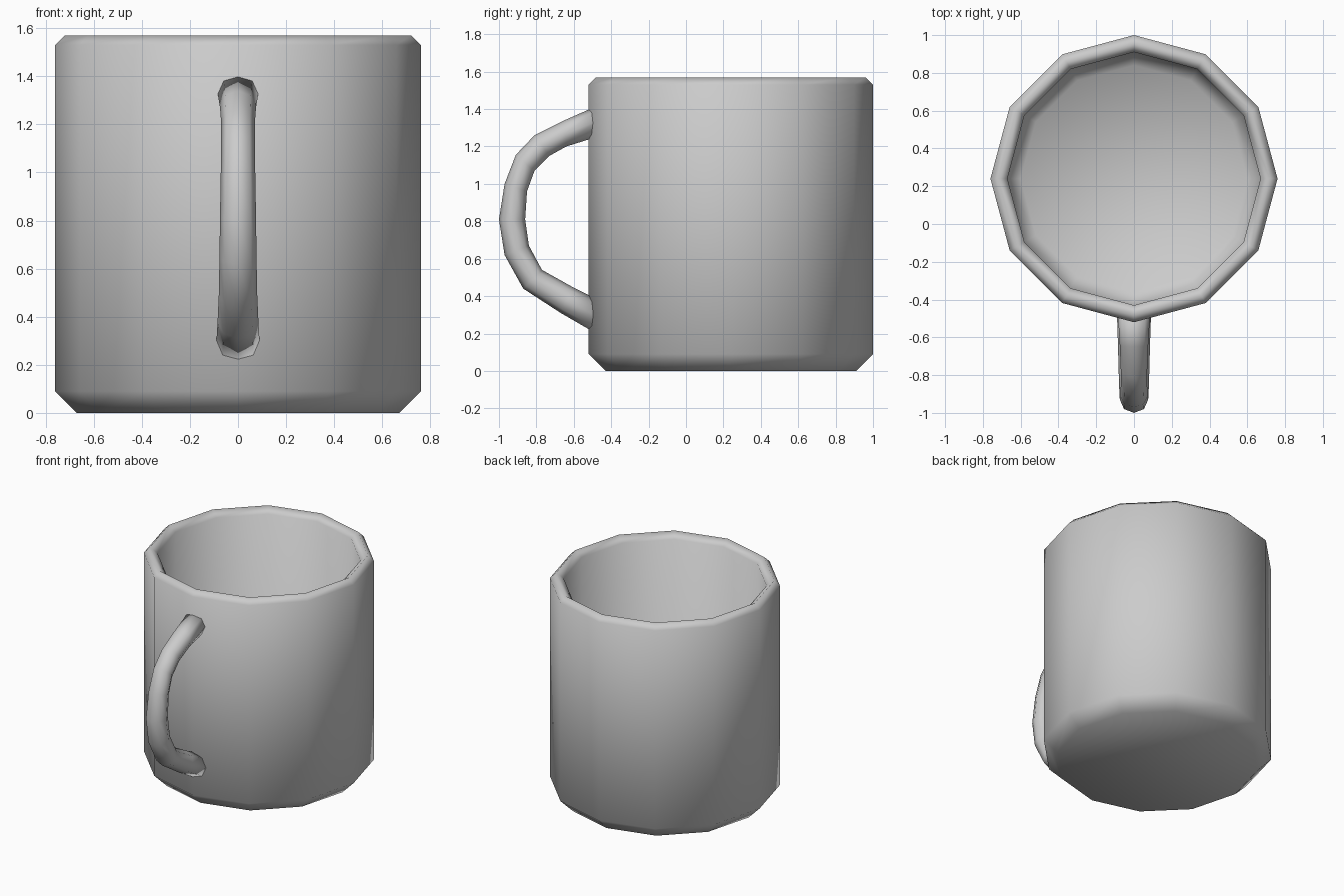
import bpy, bmesh, math
from mathutils import Vector

cube = bpy.data.objects.get("Cube")
if cube:
    bpy.data.objects.remove(cube, do_unlink=True)

SIDES = 12
CENTRE_Y = 0.24

grey = bpy.data.materials.new("glazed grey")
grey.use_nodes = True
grey.diffuse_color = (0.6, 0.6, 0.6, 1)
grey.node_tree.nodes["Principled BSDF"].inputs["Base Color"].default_value = (0.6, 0.6, 0.6, 1)


def skin_rings(name, rings):
    """Join closed rings of points into a smooth capped skin."""
    bm = bmesh.new()
    loops = [[bm.verts.new(p) for p in ring] for ring in rings]
    n = len(loops[0])
    for a, b in zip(loops, loops[1:]):
        for i in range(n):
            j = (i + 1) % n
            bm.faces.new((a[i], a[j], b[j], b[i]))
    bm.faces.new(loops[0])
    bm.faces.new(loops[-1])
    bmesh.ops.recalc_face_normals(bm, faces=bm.faces)
    for f in bm.faces:
        f.smooth = True
    mesh = bpy.data.meshes.new(name)
    bm.to_mesh(mesh)
    bm.free()
    mesh.materials.append(grey)
    obj = bpy.data.objects.new(name, mesh)
    bpy.context.collection.objects.link(obj)
    return obj


# Mug body: (radius, height) from the foot, over the rim, to the inner floor
profile = [(0.67, 0), (0.76, 0.09), (0.76, 1.53), (0.72, 1.57),
           (0.67, 1.53), (0.67, 0.17), (0.60, 0.10)]


def body_ring(r, z):
    angles = [math.tau * i / SIDES for i in range(SIDES)]
    return [(r * math.cos(a), CENTRE_Y + r * math.sin(a), z) for a in angles]


skin_rings("mug_body", [body_ring(r, z) for r, z in profile])

# Handle: outer (y, z), inner (y, z) and half width of each section
sections = [
    ((-0.48, 1.415), (-0.48, 1.25), 0.085),
    ((-0.65, 1.34), (-0.64, 1.20), 0.075),
    ((-0.81, 1.26), (-0.73, 1.15), 0.07),
    ((-0.91, 1.155), (-0.81, 1.07), 0.07),
    ((-0.97, 1.00), (-0.85, 0.96), 0.072),
    ((-1.00, 0.81), (-0.86, 0.81), 0.075),
    ((-0.97, 0.62), (-0.84, 0.67), 0.077),
    ((-0.87, 0.44), (-0.77, 0.54), 0.08),
    ((-0.67, 0.31), (-0.60, 0.445), 0.085),
    ((-0.48, 0.20), (-0.48, 0.385), 0.09),
]


def handle_ring(outer, inner, width):
    o, i = Vector((0, *outer)), Vector((0, *inner))
    mid, arm = (o + i) / 2, (o - i) / 2
    side = Vector((width, 0, 0))
    angles = [math.tau * k / 8 for k in range(8)]
    return [mid + arm * math.cos(a) + side * math.sin(a) for a in angles]


skin_rings("handle", [handle_ring(*s) for s in sections])
